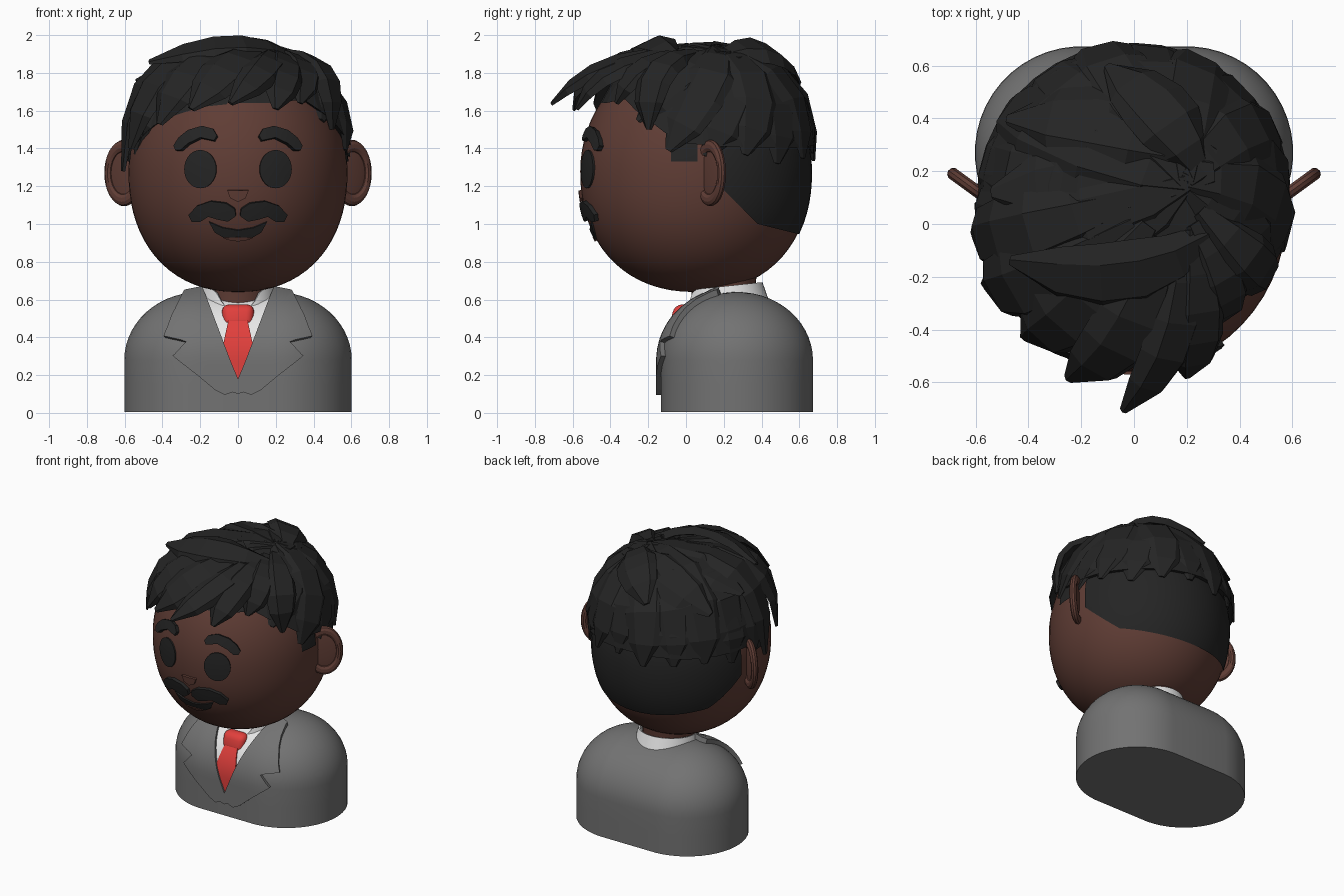
import bpy, bmesh, math
from mathutils import Vector

if "Cube" in bpy.data.objects:
    bpy.data.objects.remove(bpy.data.objects["Cube"])


def material(name, rgb):
    m = bpy.data.materials.new(name)
    m.diffuse_color = (*rgb, 1)
    m.use_nodes = True
    m.node_tree.nodes["Principled BSDF"].inputs["Base Color"].default_value = m.diffuse_color
    return m


SKIN = material("brown_skin", (0.115, 0.046, 0.035))
DARK = material("black_hair", (0.018, 0.018, 0.018))
GREY = material("grey_cloth", (0.17, 0.17, 0.17))
WHITE = material("white_cloth", (0.8, 0.8, 0.8))
RED = material("red_cloth", (0.75, 0.05, 0.045))


def shade(ob):
    bpy.ops.object.select_all(action='DESELECT')
    ob.select_set(True)
    bpy.context.view_layer.objects.active = ob
    for m in list(ob.modifiers):
        bpy.ops.object.modifier_apply(modifier=m.name)
    bpy.ops.object.shade_smooth_by_angle(angle=math.radians(35))


def finish(bm, name, mat, smooth=True, recalc=True):
    if recalc:
        bmesh.ops.recalc_face_normals(bm, faces=bm.faces)
    me = bpy.data.meshes.new(name)
    bm.to_mesh(me)
    bm.free()
    ob = bpy.data.objects.new(name, me)
    bpy.context.collection.objects.link(ob)
    me.materials.append(mat)
    if smooth:
        shade(ob)
    return ob


def loft(bm, rings, cap_start=False, cap_end=False):
    vs = [[bm.verts.new(p) for p in r] for r in rings]
    n = len(vs[0])
    for a, b in zip(vs, vs[1:]):
        for i in range(n):
            bm.faces.new((a[i], a[(i + 1) % n], b[(i + 1) % n], b[i]))
    if cap_start:
        bm.faces.new(vs[0])
    if cap_end:
        bm.faces.new(vs[-1])


def girth(z):
    """Head width factor at unit height z; the jaw is fuller than a sphere."""
    p = 2.22 if z < 0 else 2
    return max(0, 1 - abs(z) ** p) ** (1 / p)


def ellipsoid(center, radii, seg=56, rings=36, jaw=False):
    bm = bmesh.new()
    bmesh.ops.create_uvsphere(bm, u_segments=seg, v_segments=rings, radius=1)
    for v in bm.verts:
        k = girth(v.co.z) / math.sqrt(1 - v.co.z ** 2) if jaw and abs(v.co.z) < 0.9999 else 1
        v.co = Vector(center) + Vector((v.co.x * radii[0] * k, v.co.y * radii[1] * k, v.co.z * radii[2]))
    return bm


def cut(bm, co, no, clear=False):
    geom = bm.verts[:] + bm.edges[:] + bm.faces[:]
    bmesh.ops.bisect_plane(bm, geom=geom, plane_co=co, plane_no=no, clear_outer=clear)


# Surfaces that plates are laid on
HC, HR = (0, 0.05, 1.28), (0.58, 0.61, 0.64)


def head_y(x, z):
    g = girth((z - HC[2]) / HR[2])
    return HC[1] - HR[1] * math.sqrt(max(0, g * g - (x / HR[0]) ** 2))


def body_r(z):
    return 0.4 * math.sqrt(1 - (max(0, min(z, 0.63) - 0.28) / 0.36) ** 2)


def body_y(x, z):
    return 0.27 - math.sqrt(max(0, body_r(z) ** 2 - max(0, abs(x) - 0.2) ** 2))


def plate(name, mat, pts, surf, thick, mirror=False):
    """Flat outline in x,z, cut into a grid, laid on a surface and thickened."""
    bm = bmesh.new()
    bm.faces.new([bm.verts.new((x, 0, z)) for x, z in pts])
    for i in range(-12, 13):
        cut(bm, (i * 0.04 + 0.0037, 0, 0), (1, 0, 0))
    for i in range(0, 42):
        cut(bm, (0, 0, i * 0.04 + 0.0137), (0, 0, 1))
    for v in bm.verts:
        v.co.y = surf(v.co.x, v.co.z) + 0.006
    bm.normal_update()
    bmesh.ops.reverse_faces(bm, faces=[f for f in bm.faces if f.normal.y > 0])
    ob = finish(bm, name, mat, smooth=False, recalc=False)
    s = ob.modifiers.new("thickness", 'SOLIDIFY')
    s.thickness, s.offset = thick + 0.006, 1
    if mirror:
        ob.modifiers.new("mirror", 'MIRROR')
    shade(ob)


# Jacket body: rounded slab with domed shoulders
def stadium(r, z, n=48):
    out = []
    for i in range(n):
        a = 2 * math.pi * (i + 0.5) / n
        out.append((math.copysign(0.2, math.cos(a)) + r * math.cos(a), 0.27 + r * math.sin(a), z))
    return out


bm = bmesh.new()
rings = [stadium(0.403, z) for z in (0.005, 0.15)]
for k in range(15):
    t = math.pi / 2 * k / 14
    rings.append(stadium(max(0.005, 0.403 * math.cos(t)), 0.28 + 0.36 * math.sin(t)))
loft(bm, rings, True, True)
finish(bm, "jacket_body", GREY)

# Shirt, tie and lapels
plate("shirt_front", WHITE, [(0, 0.16), (0.21, 0.62), (-0.21, 0.62)], body_y, 0.01)
plate("tie_blade", RED, [(0, 0.18), (0.078, 0.36), (0.05, 0.48), (-0.05, 0.48), (-0.078, 0.36)],
      body_y, 0.018)
plate("lapel", GREY, [(0, 0.1), (0.03, 0.11), (0.07, 0.095), (0.12, 0.12), (0.335, 0.3), (0.27, 0.37),
                      (0.38, 0.395), (0.34, 0.5), (0.28, 0.62), (0.19, 0.64), (0, 0.18)],
      body_y, 0.028, True)
bm = bmesh.new()
bmesh.ops.create_cube(bm, size=1)
for v in bm.verts:
    taper = 0.175 if v.co.z > 0 else 0.16
    v.co = (v.co.x * taper, v.co.y * 0.09 - 0.03 + v.co.z * 0.03, v.co.z * 0.118 + 0.515)
bmesh.ops.bevel(bm, geom=bm.edges[:], offset=0.04, segments=4, affect='EDGES', profile=0.5)
finish(bm, "tie_knot", RED)

# Neck and shirt collar
bm = bmesh.new()
circle = [2 * math.pi * i / 40 for i in range(40)]
loft(bm, [[(r * math.cos(a), 0.2 + r * math.sin(a), z) for a in circle]
          for r, z in ((0.17, 0.5), (0.17, 0.7), (0.2, 0.85))])
finish(bm, "neck", SKIN)
bm = bmesh.new()
top, low = [], []
for a in circle:
    dip = 0.12 * max(0, -math.sin(a) - 0.78) / 0.22
    top.append((0.195 * math.cos(a), 0.2 + 0.205 * math.sin(a), 0.67 + 0.022 * math.sin(a) - dip))
    low.append((0.225 * math.cos(a), 0.225 + 0.24 * math.sin(a), 0.52))
loft(bm, [low, top])
collar = finish(bm, "shirt_collar", WHITE, smooth=False)
collar.modifiers.new("thickness", 'SOLIDIFY').thickness = 0.012
shade(collar)

# Head and ears
finish(ellipsoid(HC, HR, jaw=True), "head", SKIN)
for s, side in ((1, "right"), (-1, "left")):
    rot = (math.pi / 2, 0, s * math.radians(36))
    bpy.ops.mesh.primitive_torus_add(major_radius=0.1, minor_radius=0.024, major_segments=32,
                                     minor_segments=10, location=(s * 0.603, 0.13, 1.27), rotation=rot)
    rim = bpy.context.object
    rim.name, rim.scale = "ear_rim_" + side, (1, 1.42, 1)
    rim.data.materials.append(SKIN)
    bpy.ops.object.shade_smooth_by_angle()
    ear = finish(ellipsoid((0, 0, 0), (0.1, 0.145, 0.014), 24, 12), "ear_inner_" + side, SKIN)
    ear.location, ear.rotation_euler = (s * 0.603, 0.13, 1.27), rot

# Face details
oval = [2 * math.pi * i / 28 for i in range(28)]
plate("eye", DARK, [(0.195 + 0.083 * math.cos(a), 1.29 + 0.1 * math.sin(a)) for a in oval],
      head_y, 0.009, True)
plate("eyebrow", DARK, [(0.12, 1.435), (0.19, 1.45), (0.25, 1.42), (0.29, 1.385), (0.315, 1.385),
                        (0.325, 1.41), (0.3, 1.45), (0.25, 1.49), (0.18, 1.51), (0.125, 1.495),
                        (0.105, 1.46)], head_y, 0.025, True)
plate("moustache", DARK, [(0.01, 1.05), (0.05, 1.02), (0.1, 1.03), (0.15, 1.045), (0.19, 1.02),
                          (0.235, 1.02), (0.25, 1.055), (0.21, 1.1), (0.14, 1.125), (0.06, 1.115),
                          (0.015, 1.085)], head_y, 0.022, True)
plate("nose", SKIN, [(-0.055, 1.18), (-0.04, 1.14), (0, 1.12), (0.04, 1.14), (0.055, 1.18)],
      head_y, 0.015)
plate("mouth", DARK, [(-0.15, 1.015), (-0.12, 0.96), (-0.06, 0.925), (0, 0.915), (0.06, 0.925),
                      (0.12, 0.96), (0.15, 1.015), (0.08, 0.985), (0, 0.972), (-0.08, 0.985)],
      head_y, 0.008)
plate("tongue", SKIN, [(-0.075, 0.934), (-0.05, 0.923), (0, 0.915), (0.05, 0.923), (0.075, 0.934),
                       (0, 0.937)], head_y, 0.011)


# Short cropped hair: thin shells trimmed from the head shape
def shell(name, planes):
    bm = ellipsoid(HC, [r * 1.012 for r in HR], jaw=True)
    for co, no in planes:
        cut(bm, co, no, True)
    finish(bm, name, DARK)


shell("cropped_back", [((0, 0.18, 0), (0, -1, 0)), ((0, 0.18, 1.2), (0, -1, -1)),
                       ((0, 0.38, 1.0), (0, -0.25, -1)), ((0, 0, 1.5), (0, 0, 1))])
shell("sideburns", [((0, -0.08, 0), (0, -1, 0)), ((0, 0.06, 0), (0, 1, 0)),
                    ((0, 0, 1.33), (0, 0, -1)), ((0, 0, 1.45), (0, 0, 1))])

# Hair mass: boxy dome ending on a hairline that changes with direction
C, R, RZ, E = Vector((0, 0.09, 1.3)), 0.6, 0.635, 2.5
HAIRLINE = [(-90, 1.64), (-70, 1.64), (-50, 1.66), (-30, 1.55), (-12, 1.43), (10, 1.41), (45, 1.4),
            (90, 1.42), (135, 1.4), (180, 1.4), (200, 1.4), (225, 1.55), (250, 1.62), (270, 1.64)]


def hairline(az):
    for (a, z), (b, w) in zip(HAIRLINE, HAIRLINE[1:]):
        if az <= b:
            return z + (w - z) * (az - a) / (b - a)


def on_hair(d, lift=0.0):
    f = (math.hypot(d.x / R, d.y / R) ** E + abs(d.z / RZ) ** E) ** (-1 / E)
    return C + d * f + d.normalized() * lift


def hair_point(az, z):
    k = R * (1 - (abs(z - C.z) / RZ) ** E) ** (1 / E)
    a = math.radians(az)
    return Vector((k * math.cos(a), C.y + k * math.sin(a), z))


bm = bmesh.new()
azs = range(-90, 270, 10)
rings = []
for t in (0.02, 0.2, 0.4, 0.6, 0.8, 1):
    rings.append([on_hair(Vector((0, 0, RZ)).lerp(hair_point(a, hairline(a)) - C, t)) for a in azs])
rings.append([Vector((p.x * 0.92, C.y + (p.y - C.y) * 0.92, p.z + 0.01)) for p in rings[-1]])
loft(bm, rings, True)
finish(bm, "hair_mass", DARK, smooth=False)

# Faceted locks
locks = bmesh.new()


def lock(path, width, height):
    rings = []
    for i, p in enumerate(path):
        t = i / (len(path) - 1)
        w = width * (0.35, 0.75, 1, 1, 0.8, 0.15)[i]
        h = height * (1 - 0.7 * t ** 3)
        tan = path[min(i + 1, len(path) - 1)] - path[max(i - 1, 0)]
        s = tan.cross(p - C).normalized()
        n = s.cross(tan).normalized()
        rings.append([p - s * w - n * h, p - s * w * 0.7 + n * h * 0.7, p + s * w * 0.45 + n * h * 0.9,
                      p + s * w - n * h, p - n * h * 1.2])
    loft(locks, rings, True, True)


# Side and back locks fan out from the crown
crown = Vector((0.2, 0.16, 1.93)) - C
for i, az in enumerate(range(-38, 216, 20)):
    tip = hair_point(az, hairline(az) - (0.04, 0.08, 0.06)[i % 3]) - C
    bend = Vector((0, 0, 1)).cross(tip) * 0.12
    path = []
    for k in range(6):
        t = k / 5
        d = crown.lerp(tip, t) + bend * math.sin(math.pi * t)
        path.append(on_hair(d, 0.012 * (i % 2) - 0.012 * t ** 3))
    lock(path, 0.135, 0.02)

# Swept fringe and top locks: start, bend, tip, half width
SWEPT = [((0.18, -0.05, 1.9), (0.22, -0.5, 1.9), (-0.04, -0.71, 1.64), 0.1),
         ((0.1, -0.05, 1.92), (0.0, -0.52, 1.92), (-0.25, -0.59, 1.61), 0.14),
         ((0.05, 0.0, 1.93), (-0.28, -0.46, 1.93), (-0.42, -0.43, 1.53), 0.15),
         ((0.0, 0.0, 1.93), (-0.52, -0.33, 1.92), (-0.57, -0.23, 1.4), 0.15),
         ((0.0, 0.1, 1.93), (-0.62, -0.1, 2.0), (-0.61, -0.04, 1.28), 0.14),
         ((0.22, -0.02, 1.9), (0.28, -0.48, 1.88), (0.2, -0.58, 1.61), 0.11),
         ((0.22, 0.0, 1.9), (0.42, -0.31, 1.88), (0.33, -0.37, 1.64), 0.1),
         ((0.25, 0.05, 1.9), (0.55, -0.25, 1.9), (0.5, -0.2, 1.5), 0.11),
         ((0.28, -0.05, 1.88), (0.0, -0.3, 2.04), (-0.47, -0.14, 1.86), 0.13),
         ((0.3, 0.2, 1.89), (-0.1, 0.18, 2.0), (-0.54, 0.12, 1.76), 0.17),
         ((0.3, 0.25, 1.87), (-0.05, 0.45, 2.0), (-0.48, 0.4, 1.7), 0.16),
         ((0.25, 0.2, 1.89), (0.15, 0.45, 2.02), (-0.1, 0.6, 1.75), 0.14)]
for a, b, c, w in SWEPT:
    a, b, c = Vector(a), Vector(b), Vector(c)
    ts = [k / 5 for k in range(6)]
    lock([a * (1 - t) ** 2 + b * 2 * t * (1 - t) + c * t * t for t in ts], w, 0.028)
finish(locks, "hair_locks", DARK, smooth=False)
